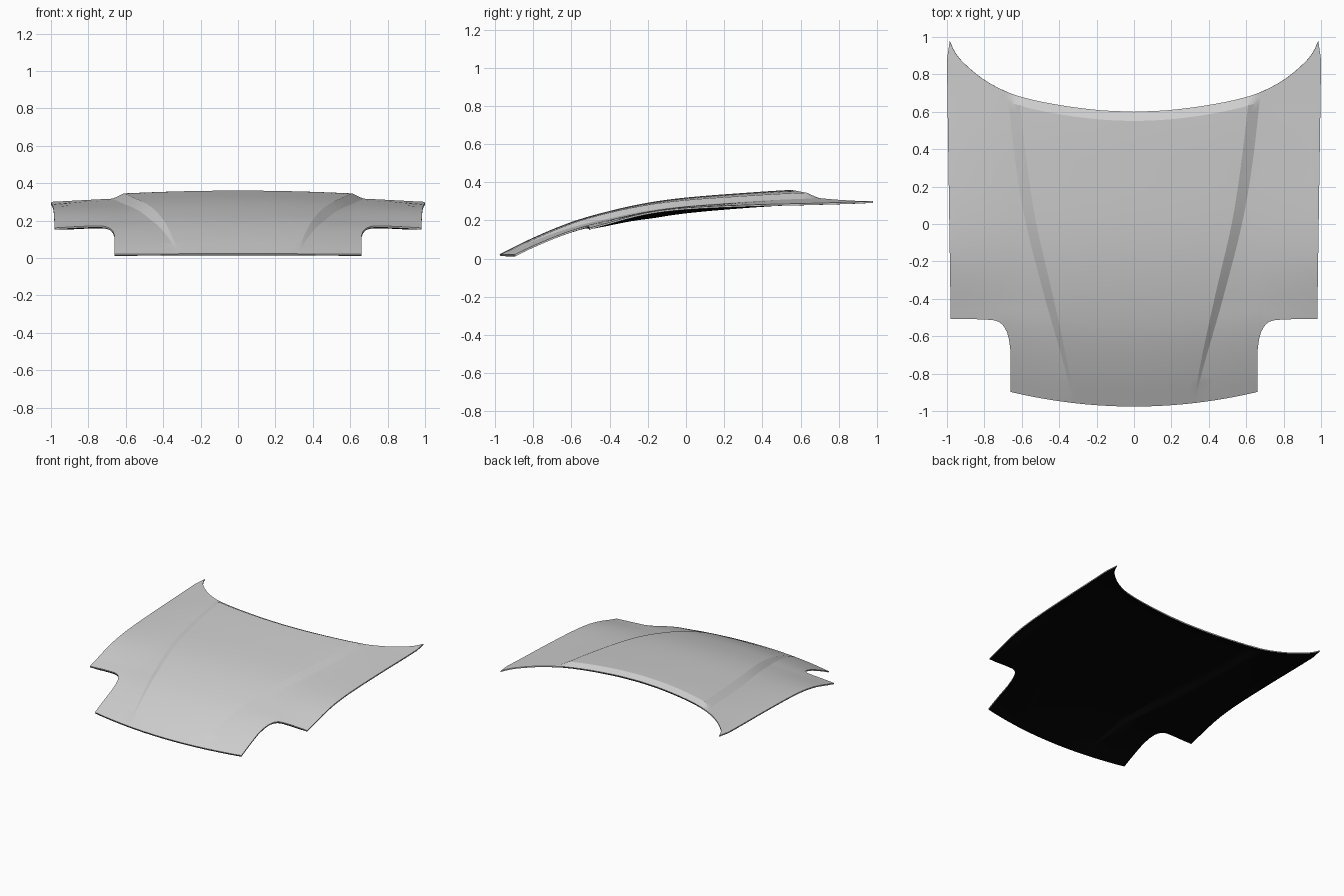
import bpy, bmesh

cube = bpy.data.objects.get("Cube")
if cube:
    bpy.data.objects.remove(cube, do_unlink=True)


def material(name, value):
    m = bpy.data.materials.new(name)
    m.use_nodes = True
    m.diffuse_color = (value, value, value, 1)
    m.node_tree.nodes["Principled BSDF"].inputs["Base Color"].default_value = (value, value, value, 1)
    return m


grey = material("body grey", 0.62)
black = material("liner black", 0.001)


def curve(points):
    """Smooth interpolation through a few points."""
    n = len(points)

    def slope(i):
        a, b = points[max(i - 1, 0)], points[min(i + 1, n - 1)]
        return (b[1] - a[1]) / (b[0] - a[0])

    def f(v):
        v = min(max(v, points[0][0]), points[-1][0])
        i = 0
        while i < n - 2 and v > points[i + 1][0]:
            i += 1
        (x0, y0), (x1, y1) = points[i], points[i + 1]
        h = x1 - x0
        t = (v - x0) / h
        return ((2*t**3 - 3*t*t + 1) * y0 + (t**3 - 2*t*t + t) * h * slope(i)
                + (3*t*t - 2*t**3) * y1 + (t**3 - t*t) * h * slope(i + 1))
    return f


def clamp(v):
    return min(max(v, 0), 1)


# Outline and section curves
crown = curve([(-0.98, 0.021), (-0.8, 0.11), (-0.6, 0.192), (-0.4, 0.25), (-0.2, 0.293),
               (0, 0.32), (0.3, 0.344), (0.55, 0.36), (0.98, 0.378)])
rear = curve([(0, 0.6), (0.2, 0.61), (0.45, 0.645), (0.65, 0.695), (0.8, 0.77),
              (0.92, 0.87), (0.965, 0.93), (0.988, 0.98), (1.0, 0.92)])
notch = curve([(0.66, -0.68), (0.668, -0.62), (0.685, -0.565), (0.72, -0.525),
               (0.78, -0.512), (0.98, -0.507)])
crease_in = curve([(-0.97, 0.32), (-0.8, 0.345), (-0.4, 0.43), (0, 0.522), (0.3, 0.57), (0.65, 0.612)])
crease_out = curve([(-0.97, 0.325), (-0.8, 0.362), (-0.4, 0.475), (0, 0.577), (0.3, 0.63), (0.68, 0.675)])
wing_lift = curve([(-0.7, 0.008), (-0.5, 0.012), (-0.2, 0.025), (0.1, 0.02), (0.6, 0.004), (0.98, 0)])
WALL_Y = -0.68
LIP = 0.05


def nose(x):
    return -0.976 + 0.078 * (x / 0.66) ** 2


def column_x(c, y):
    """Column 0-1 centre panel, 1-2 crease, 2-3 to notch wall, 3-4 wing."""
    wall = 0.66 + 0.06 * clamp((y - WALL_Y) / 1.3)
    edge = 0.98 + 0.02 * clamp((y + 0.5) / 1.35) - 0.015 * clamp((y - 0.88) / 0.1)
    knots = [0, crease_in(y), crease_out(y), wall, edge]
    i = min(int(c), 3)
    return knots[i] + (knots[i + 1] - knots[i]) * (c - i)


def end_y(c, limit, y):
    for _ in range(12):
        y = 0.5 * y + 0.5 * limit(column_x(c, y))
    return y


def height(x, y):
    drop = (0.05 + 0.045 * clamp((-0.5 - y) / 0.4)) * x * x
    a, b = crease_in(y), crease_out(y)
    across = clamp((x - a) / (b - a))
    step = 0.028 * clamp((y + 0.93) / 0.5) * across
    lip = 0.026 * clamp((y - rear(x) + LIP) / LIP) * (1 - across)
    lift = wing_lift(y) * clamp((x - 0.6) / 0.38)
    return crown(y) - drop - step - lip + lift


def sheet(name, mats, lower):
    """Half panel grid, mirrored about the centre line."""
    bm = bmesh.new()
    cols = ([i / 10 for i in range(11)] + [1.33, 1.67, 2, 2.25, 2.5, 2.75]
            + [3 + (i / 18) ** 1.4 for i in range(19)])

    def grid(columns, rows):
        made = []
        for c in columns:
            line = []
            for y in rows(c):
                x = column_x(c, y)
                line.append(bm.verts.new((x, y, height(x, y) - lower(c, y))))
            made.append(line)
        for p, q in zip(made, made[1:]):
            for j in range(len(p) - 1):
                bm.faces.new((p[j], q[j], q[j + 1], p[j + 1]))

    def main_rows(c):
        y0 = end_y(c, notch, -0.5) if c > 3 else WALL_Y
        y1 = end_y(c, rear, 0.7)
        return [y0 + (y1 - LIP - y0) * i / 30 for i in range(31)] + [y1 - LIP / 2, y1]

    def nose_rows(c):
        y0 = end_y(c, nose, -0.9)
        return [y0 + (WALL_Y - y0) * i / 8 for i in range(9)]

    grid(cols, main_rows)
    grid([c for c in cols if c <= 3], nose_rows)
    bmesh.ops.remove_doubles(bm, verts=bm.verts, dist=0.0004)
    half = bm.verts[:] + bm.edges[:] + bm.faces[:]
    bmesh.ops.mirror(bm, geom=half, axis='X', merge_dist=0.0004)
    bmesh.ops.recalc_face_normals(bm, faces=bm.faces)
    if sum(f.normal.z for f in bm.faces) < 0:
        bmesh.ops.reverse_faces(bm, faces=bm.faces)
    me = bpy.data.meshes.new(name)
    bm.to_mesh(me)
    bm.free()
    ob = bpy.data.objects.new(name, me)
    bpy.context.collection.objects.link(ob)
    for m in mats:
        me.materials.append(m)
    bpy.ops.object.select_all(action='DESELECT')
    ob.select_set(True)
    bpy.context.view_layer.objects.active = ob
    return ob


# Outer skin with a thin rim and a dark inner face
skin = sheet("bonnet_skin", [grey, black], lambda c, y: 0)
shell = skin.modifiers.new("thickness", 'SOLIDIFY')
shell.thickness = 0.009
shell.offset = -1
shell.material_offset = 1
bpy.ops.object.modifier_apply(modifier=shell.name)
bpy.ops.object.shade_smooth_by_angle(angle=0.25)


# Underside liner, set in from the side edges and deepest ahead of the middle
def liner_drop(c, y):
    along = min(clamp((y + 0.56) / 0.38), clamp((0.65 - y) / 0.8))
    return 0.0095 + 0.028 * along * clamp((3.95 - c) / 0.2)


liner = sheet("underside_liner", [black], liner_drop)
liner.data.flip_normals()
bpy.ops.object.shade_smooth_by_angle(angle=0.5)
